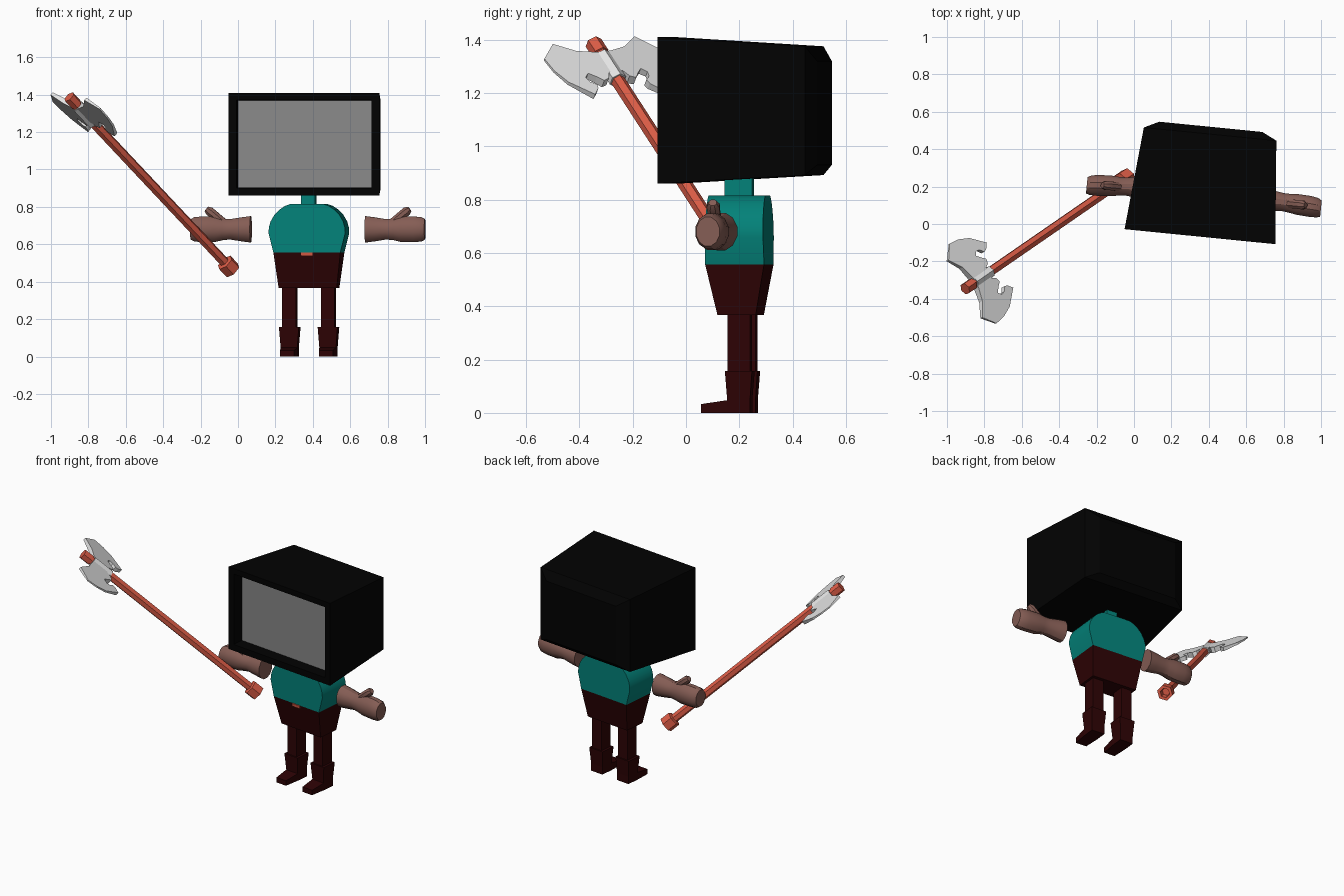
import bpy, bmesh, math
from mathutils import Vector, Matrix

if "Cube" in bpy.data.objects:
    bpy.data.objects.remove(bpy.data.objects["Cube"])


def mat(name, r, g, b):
    m = bpy.data.materials.new(name)
    m.diffuse_color = (r, g, b, 1)
    m.use_nodes = True
    m.node_tree.nodes["Principled BSDF"].inputs["Base Color"].default_value = m.diffuse_color
    return m


BLACK = mat("casing black", .0006, .0006, .0006)
GREY = mat("screen grey", .25, .25, .25)
TEAL = mat("shirt teal", .001, .22, .19)
MAROON = mat("trouser maroon", .026, .0008, .0012)
SKIN = mat("skin brown", .235, .11, .09)
CORAL = mat("coral wood", .70, .105, .06)
STEEL = mat("blade steel", .78, .78, .78)

# The figure stands off centre and is turned slightly
BODY = Matrix.Translation((.379, .2, 0)) @ Matrix.Rotation(math.radians(-5.67), 4, 'Z')


def finish(name, bm, mats, matrix=BODY, smooth=None):
    bmesh.ops.recalc_face_normals(bm, faces=bm.faces)
    bm.transform(matrix)
    me = bpy.data.meshes.new(name)
    bm.to_mesh(me)
    bm.free()
    ob = bpy.data.objects.new(name, me)
    bpy.context.collection.objects.link(ob)
    for m in mats:
        me.materials.append(m)
    if smooth:
        bpy.ops.object.select_all(action='DESELECT')
        ob.select_set(True)
        bpy.context.view_layer.objects.active = ob
        bpy.ops.object.shade_smooth_by_angle(angle=math.radians(smooth))
    return ob


def add_loft(bm, rings):
    vs = [[bm.verts.new(p) for p in r] for r in rings]
    n = len(vs[0])
    for a, b in zip(vs, vs[1:]):
        for i in range(n):
            j = (i + 1) % n
            bm.faces.new((a[i], a[j], b[j], b[i]))
    bm.faces.new(vs[0][::-1])
    bm.faces.new(vs[-1])


def loft(name, rings, m, matrix=BODY, smooth=None):
    bm = bmesh.new()
    add_loft(bm, rings)
    return finish(name, bm, [m], matrix, smooth)


def rect_z(x, y, hx, hy, z):
    return [(x + a * hx, y + b * hy, z) for a, b in ((-1, -1), (1, -1), (1, 1), (-1, 1))]


def rect_y(hx, y, z0, z1):
    return [(-hx, y, z0), (hx, y, z0), (hx, y, z1), (-hx, y, z1)]


def ring(center, e1, e2, r1, r2, n):
    c, e1, e2 = Vector(center), Vector(e1), Vector(e2)
    return [c + e1 * (r1 * math.cos(2 * math.pi * (i + .5) / n))
            + e2 * (r2 * math.sin(2 * math.pi * (i + .5) / n)) for i in range(n)]


# Box head with tapered back; the front rings fold inward to a recessed screen
bm = bmesh.new()
add_loft(bm, [rect_y(.361, -.195, .904, 1.37), rect_y(.363, -.269, .902, 1.372),
              rect_y(.405, -.269, .86, 1.409), rect_y(.356, .282, .892, 1.375),
              rect_y(.277, .321, .93, 1.32)])
screen = min((f for f in bm.faces if all(abs(v.co.y + .195) < .001 for v in f.verts)),
             key=lambda f: f.calc_center_median().y)
screen.material_index = 1
finish("box_head", bm, [BLACK, GREY])

# Neck, shirt with rounded shoulders, trousers, buckle
loft("neck", [rect_z(0, 0, .037, .052, z) for z in (.79, .9)], TEAL)
half = [(.18, .557), (.206, .66), (.204, .69), (.195, .722), (.175, .757),
        (.148, .785), (.118, .805), (.09, .815)]
outline = half + [(-x, z) for x, z in reversed(half)]
loft("shirt", [[(x, s * (.111 - .015 * (z - .557)), z) for x, z in outline] for s in (-1, 1)],
     TEAL, smooth=30)
loft("trousers", [rect_z(0, .005, .156, .072, .367), rect_z(0, 0, .18, .111, .557)], MAROON)
loft("buckle", [rect_z(0, -.109, .03, .006, .537), rect_z(0, -.111, .03, .006, .557)], CORAL)

for side, s in (("left", -1), ("right", 1)):
    x = s * .104
    # Leg, boot cuff and foot
    loft(side + "_leg", [rect_z(x, .012, .037, .043, z) for z in (.1, .38)], MAROON)
    loft(side + "_boot", [rect_z(x, .012, .045, .043, 0), rect_z(x, .012, .045, .043, .05),
                          rect_z(x, .012, .053, .051, .157)], MAROON)
    loft(side + "_foot", [[(x + a * w, y, z) for a, z in ((-1, 0), (1, 0), (1, h), (-1, h))]
                          for y, w, h in ((-.13, .038, .033), (-.028, .045, .048),
                                          (.03, .045, .05))], MAROON)
    # Floating hand: flared wrist, pinched middle, rounded fist
    sections = [(.308, -.038, .063, .073), (.36, -.039, .058, .066), (.42, -.041, .05, .056),
                (.46, -.044, .052, .06), (.50, -.046, .057, .07), (.57, -.05, .058, .071),
                (.61, -.053, .054, .067), (.629, -.056, .045, .056)]
    loft(side + "_hand", [ring((s * hx, y, .68), (0, 1, 0), (0, 0, 1), ry, rz, 12)
                          for hx, y, ry, rz in sections], SKIN, smooth=30)
    # Thumb
    across = (s * -.6, 0, .8)
    loft(side + "_thumb", [ring((s * tx, -.046, z), (0, 1, 0), across, r, r, 8)
                           for tx, z, r in ((.44, .70, .027), (.50, .753, .025),
                                            (.53, .777, .026), (.546, .789, .016))],
         SKIN, smooth=35)

# Axe frame: u along the handle, v along the blades, n across them
bottom, tip = Vector((-.03, .255, .46)), Vector((-.90, -.345, 1.385))
u = (tip - bottom).normalized()
v = Vector((-.5, .86, .075))
v = (v - u * v.dot(u)).normalized()
n = u.cross(v)
length = (tip - bottom).length
AXE = Matrix.Translation(tip) @ Matrix((u, v, n)).transposed().to_4x4()


def rod(name, stations, m):
    loft(name, [ring((t - length, 0, 0), (0, 1, 0), (0, 0, 1), r, r, 6)
                for t, r in stations], m, AXE)


# Handle with hollow pommel and end block, blade hub around it
rod("axe_handle", [(.04, .024), (0, .03), (0, .049), (.065, .049), (.07, .027),
                   (length - .06, .027), (length - .058, .033), (length + .005, .033)], CORAL)
rod("blade_hub", [(length - .21, .034), (length - .07, .034)], STEEL)

# Two-sided blade, thicker at the handle and thin at the edges
edge = [(-.07, 0), (-.065, .035), (-.045, .105), (.01, .178), (-.06, .248), (-.13, .24),
        (-.20, .213), (-.285, .14), (-.255, .112), (-.235, .107), (-.215, .13), (-.19, .135),
        (-.17, .115), (-.195, .09), (-.22, .07), (-.21, .045), (-.18, .03), (-.18, 0)]
bm = bmesh.new()
for s in (-1, 1):
    add_loft(bm, [[(a, s * w, k * (.022 - .072 * w)) for a, w in edge] for k in (-1, 1)])
finish("axe_blade", bm, [STEEL], AXE)
